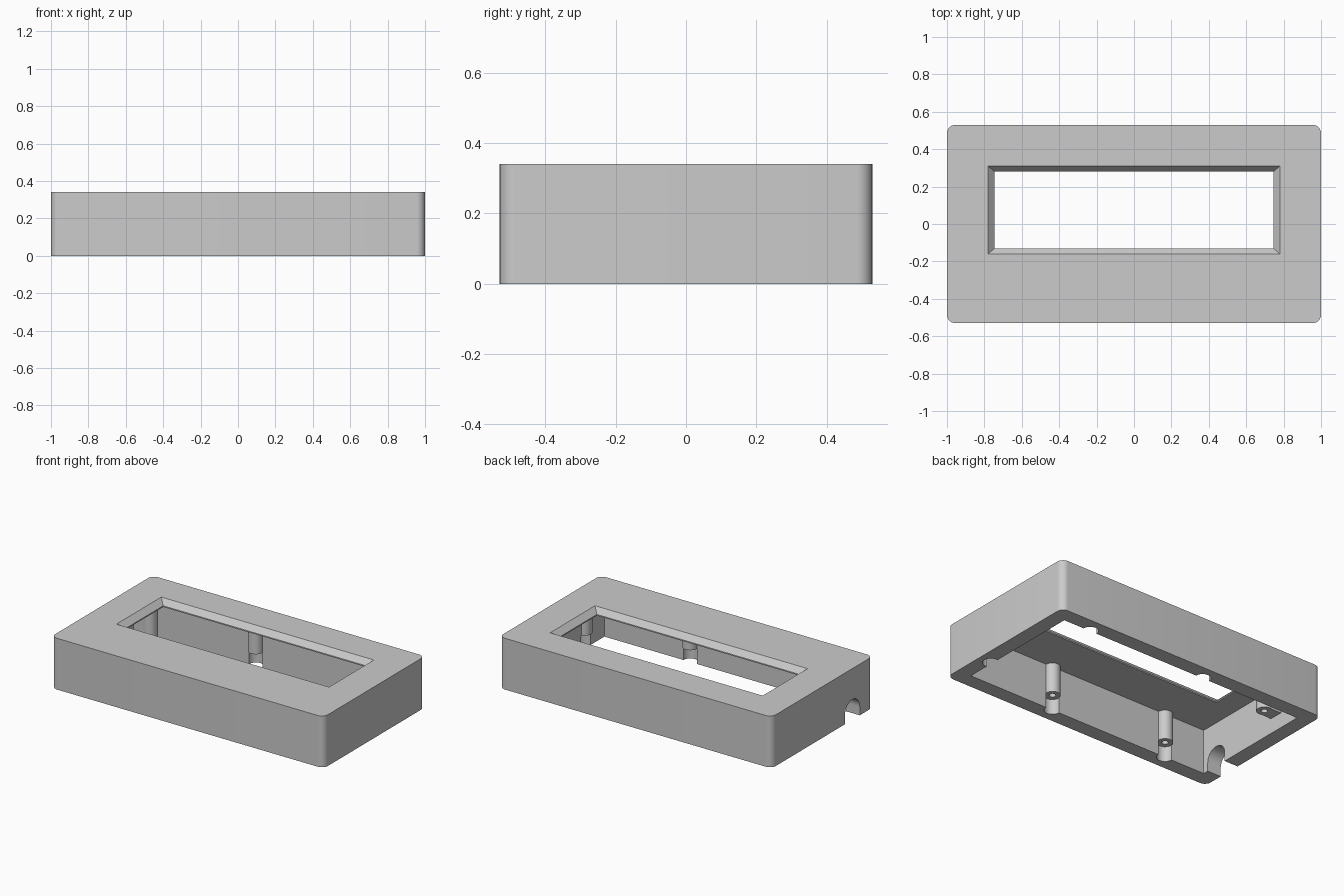
import bpy, bmesh
from math import sin, cos, pi, radians

cube = bpy.data.objects.get("Cube")
if cube:
    bpy.data.objects.remove(cube, do_unlink=True)

HEIGHT = 0.34
CEILING = 0.295
POST_END = 0.10
POST_R = 0.048

plastic = bpy.data.materials.new("grey plastic")
plastic.use_nodes = True
plastic.diffuse_color = (0.6, 0.6, 0.6, 1)
plastic.node_tree.nodes["Principled BSDF"].inputs["Base Color"].default_value = (0.6, 0.6, 0.6, 1)


def rect(x0, x1, y0, y1):
    return [(x0, y0), (x1, y0), (x1, y1), (x0, y1)]


def circle(x, y, r, n=32):
    return [(x + r * cos(2 * pi * i / n), y + r * sin(2 * pi * i / n)) for i in range(n)]


def rounded_rect(hx, hy, r, n=8):
    pts = []
    for k, (sx, sy) in enumerate([(1, 1), (-1, 1), (-1, -1), (1, -1)]):
        for i in range(n + 1):
            a = pi / 2 * (k + i / n)
            pts.append((sx * (hx - r) + r * cos(a), sy * (hy - r) + r * sin(a)))
    return pts


def loft(name, sections, place=lambda u, v, w: (u, v, w)):
    """Closed solid through matching outlines at rising levels."""
    bm = bmesh.new()
    rings = [[bm.verts.new(place(u, v, w)) for u, v in outline] for outline, w in sections]
    bm.faces.new(rings[0])
    bm.faces.new(rings[-1])
    n = len(rings[0])
    for a, b in zip(rings, rings[1:]):
        for i in range(n):
            j = (i + 1) % n
            bm.faces.new((a[i], a[j], b[j], b[i]))
    bmesh.ops.recalc_face_normals(bm, faces=bm.faces)
    mesh = bpy.data.meshes.new(name)
    bm.to_mesh(mesh)
    bm.free()
    mesh.materials.append(plastic)
    obj = bpy.data.objects.new(name, mesh)
    bpy.context.collection.objects.link(obj)
    return obj


def prism(name, outline, z0, z1):
    return loft(name, [(outline, z0), (outline, z1)])


def combine(target, tool, operation):
    """Apply a boolean and discard the tool."""
    mod = target.modifiers.new("combine", 'BOOLEAN')
    mod.operation = operation
    mod.solver = 'EXACT'
    mod.object = tool
    bpy.context.view_layer.update()
    result = bpy.data.meshes.new_from_object(
        target.evaluated_get(bpy.context.evaluated_depsgraph_get()))
    target.modifiers.clear()
    target.data = result
    bpy.data.objects.remove(tool, do_unlink=True)


# Outer shell, open underneath
case = prism("enclosure", rounded_rect(1, 0.53, 0.045), 0, HEIGHT)
combine(case, prism("cavity", rect(-0.9, 0.9, -0.43, 0.43), -0.1, CEILING), 'DIFFERENCE')

# Display window with chamfered edge
combine(case, loft("window", [
    (rect(-0.745, 0.745, -0.13, 0.28), 0.2),
    (rect(-0.745, 0.745, -0.13, 0.28), 0.303),
    (rect(-0.815, 0.815, -0.19, 0.34), 0.377)]), 'DIFFERENCE')

# Screw posts, point-symmetric about the board centre
BOARD_X = 0.05
half = [(0.65, 0.43), (-0.22, 0.43), (-0.86, 0.235)]
posts = [(BOARD_X + s * x, s * y) for s in (1, -1) for x, y in half]
for x, y in posts:
    combine(case, prism("post", circle(x, y, POST_R), POST_END - 0.01, 0.32), 'UNION')

# Web joining the free-standing post to its wall
combine(case, prism("web", rect(-0.95, -0.81, 0.19, 0.28), POST_END, 0.31), 'UNION')

# Pockets below the posts and screw holes inside them
for x, y in posts:
    combine(case, prism("pocket", circle(x, y, POST_R + 0.002), -0.05, POST_END), 'DIFFERENCE')
    combine(case, prism("screw_hole", circle(x, y, 0.02, 20), 0.05, 0.25), 'DIFFERENCE')

# Arched cable notch through the right wall
R, SPRING = 0.078, 0.057
arch = [(-R, -0.1), (R, -0.1)] + [
    (R * cos(pi * i / 20), SPRING + R * sin(pi * i / 20)) for i in range(21)]
combine(case, loft("cable_notch", [(arch, -1.1), (arch, -0.85)],
                   lambda u, v, w: (w, u - 0.315, v)), 'DIFFERENCE')

# Smooth curved walls, crisp edges
bpy.ops.object.select_all(action='DESELECT')
case.select_set(True)
bpy.context.view_layer.objects.active = case
bpy.ops.object.shade_smooth_by_angle(angle=radians(30))
